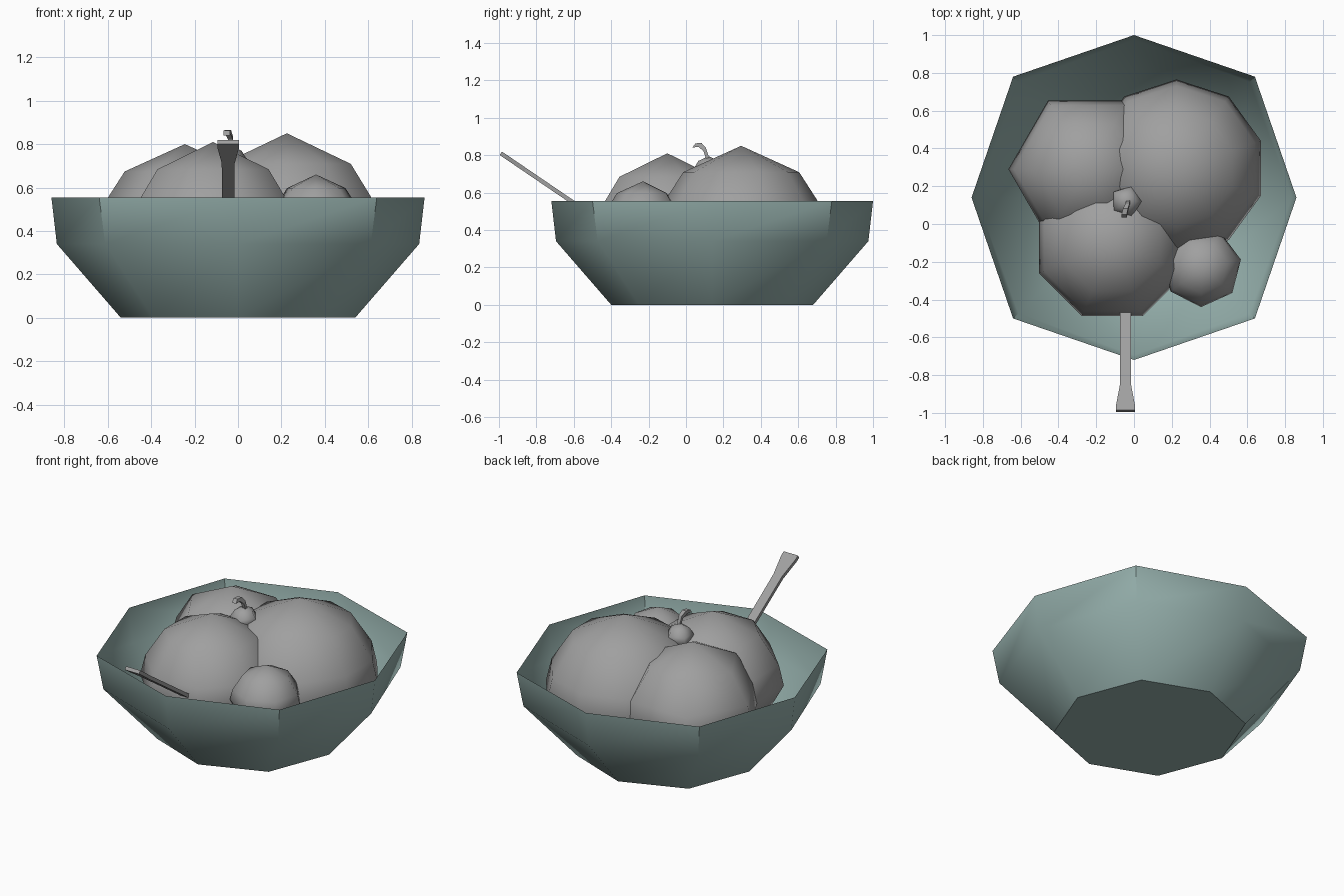
import bpy, bmesh, math
from mathutils import Vector

cube = bpy.data.objects.get("Cube")
if cube:
    bpy.data.objects.remove(cube, do_unlink=True)


def material(name, color):
    m = bpy.data.materials.new(name)
    m.use_nodes = True
    m.diffuse_color = (*color, 1)
    m.node_tree.nodes["Principled BSDF"].inputs["Base Color"].default_value = (*color, 1)
    return m


teal = material("muted_teal", (0.30, 0.43, 0.41))
grey = material("soft_grey", (0.35, 0.35, 0.35))


def finish(name, bm, mat, angle):
    bmesh.ops.recalc_face_normals(bm, faces=bm.faces)
    me = bpy.data.meshes.new(name)
    bm.to_mesh(me)
    bm.free()
    ob = bpy.data.objects.new(name, me)
    bpy.context.collection.objects.link(ob)
    me.materials.append(mat)
    if angle:
        bpy.ops.object.select_all(action='DESELECT')
        ob.select_set(True)
        bpy.context.view_layer.objects.active = ob
        bpy.ops.object.shade_smooth_by_angle(angle=math.radians(angle))
    return ob


def bridge(bm, a, b):
    n = len(a)
    for i in range(n):
        j = (i + 1) % n
        bm.faces.new((a[i], a[j], b[j], b[i]))


# Bowl: thin open shell with an eight-sided, slightly square section
bm = bmesh.new()
rings = []
for z, straight, diagonal in ((0, .54, .39), (.34, .835, .612), (.555, .86, .64)):
    ring = []
    for i in range(8):
        r = diagonal * math.sqrt(2) if i % 2 else straight
        a = i * math.pi / 4
        ring.append(bm.verts.new((r * math.cos(a), .14 + r * math.sin(a), z)))
    rings.append(ring)
bridge(bm, rings[0], rings[1])
bridge(bm, rings[1], rings[2])
bm.faces.new(rings[0][::-1])
finish("bowl", bm, teal, 45)

# Rounded lump profile: (radius, drop below the peak), as fractions of the size
LUMP = ((.66, .30), (.93, .72), (1, 1.02), (.74, 1.5))


def lump(name, x, y, top, size, sides, turn):
    bm = bmesh.new()
    peak = bm.verts.new((x, y, top))
    base = bm.verts.new((x, y, top - 1.72 * size))
    rings = []
    for r, drop in LUMP:
        rings.append([bm.verts.new((x + r * size * math.cos(a), y + r * size * math.sin(a),
                                    top - drop * size))
                      for a in (turn + math.tau * i / sides for i in range(sides))])
    for a, b in zip(rings, rings[1:]):
        bridge(bm, a, b)
    for i in range(sides):
        j = (i + 1) % sides
        bm.faces.new((peak, rings[0][i], rings[0][j]))
        bm.faces.new((base, rings[-1][j], rings[-1][i]))
    finish(name, bm, grey, 70)


# Scoops and cherry
lump("scoop_large", .225, .295, .85, .47, 10, math.pi / 2)
lump("scoop_back", -.245, .29, .80, .42, 6, 0)
lump("scoop_front", -.115, -.10, .81, .42, 8, math.pi / 8)
lump("scoop_small", .36, -.23, .66, .21, 7, .2)
lump("cherry", -.04, .12, .795, .085, 5, 0)

# Cherry stem: four-sided bent tube
bm = bmesh.new()
rings = []
for x, y, z, r in ((-.03, .12, .77, .009), (-.035, .10, .83, .011),
                   (-.045, .075, .855, .013), (-.052, .042, .852, .014)):
    lean = Vector((0, .6, .8)) if y < .11 else Vector((0, 1, 0))
    rings.append([bm.verts.new(Vector((x, y, z)) + r * (Vector((1, 0, 0)) * sx + lean * sy))
                  for sx, sy in ((1, 1), (-1, 1), (-1, -1), (1, -1))])
for a, b in zip(rings, rings[1:]):
    bridge(bm, a, b)
bm.faces.new(rings[0])
bm.faces.new(rings[-1])
finish("cherry_stem", bm, grey, 0)

# Spoon handle: flat slanted strip that flares at its end
bm = bmesh.new()
rings = []
for y, half in ((-.30, .028), (-.86, .03), (-.965, .05), (-.99, .05)):
    mid = Vector((-.045, y, .81 - .68 * (y + .99)))
    up = Vector((0, .56, .83)) * .011
    side = Vector((half, 0, 0))
    rings.append([bm.verts.new(mid + s * side + t * up)
                  for s, t in ((1, 1), (-1, 1), (-1, -1), (1, -1))])
for a, b in zip(rings, rings[1:]):
    bridge(bm, a, b)
bm.faces.new(rings[0])
bm.faces.new(rings[-1])
finish("spoon_handle", bm, grey, 0)
